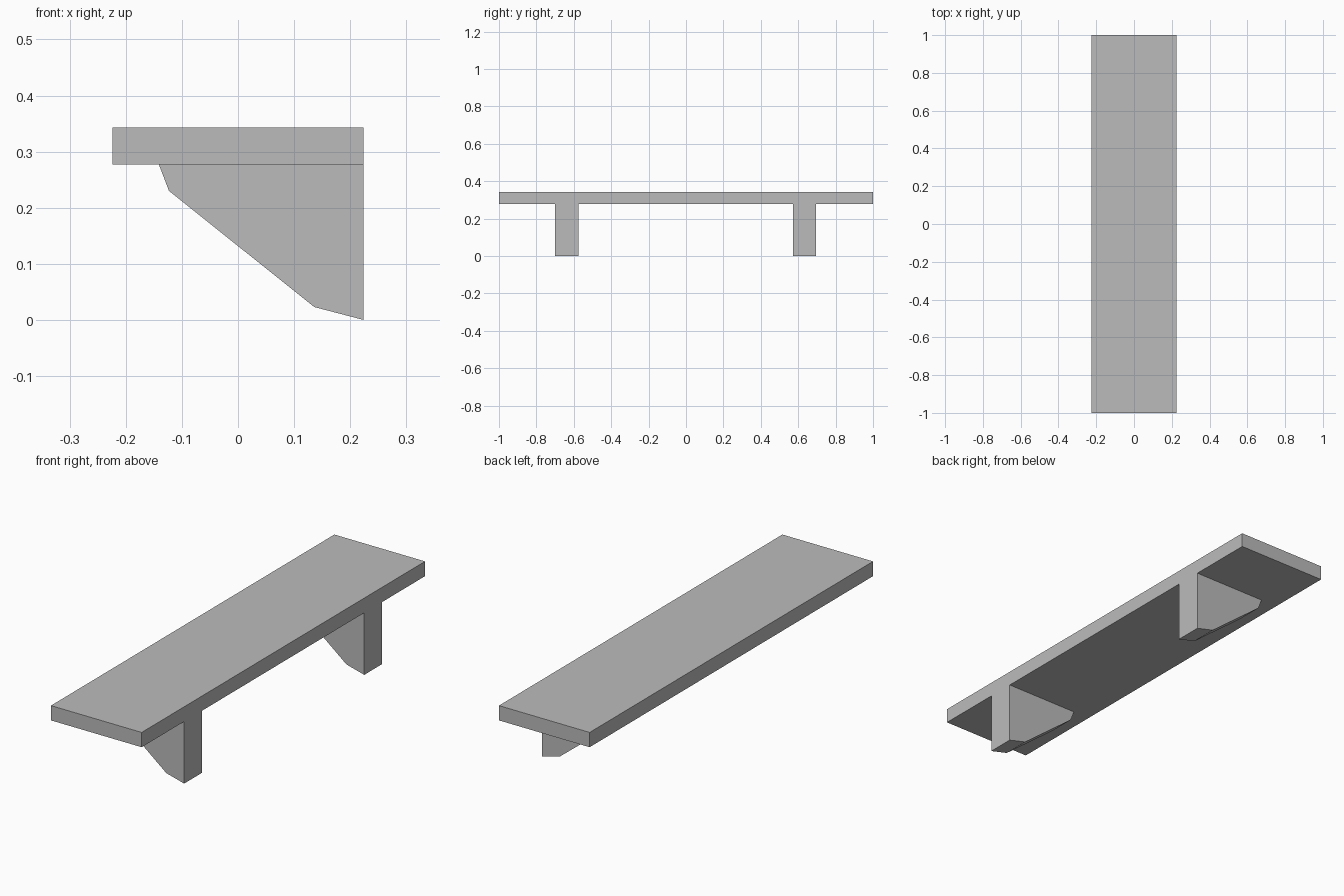
import bpy
import bmesh

old = bpy.data.objects.get("Cube")
if old:
    bpy.data.objects.remove(old, do_unlink=True)

grey = bpy.data.materials.new("plain grey")
grey.use_nodes = True
colour = (0.5, 0.5, 0.5, 1)
grey.diffuse_color = colour
grey.node_tree.nodes["Principled BSDF"].inputs["Base Color"].default_value = colour


def extrude_profile(name, profile, y0, y1):
    """Extrude an (x, z) outline along y into a closed solid."""
    bm = bmesh.new()
    face = bm.faces.new([bm.verts.new((x, y0, z)) for x, z in profile])
    geom = bmesh.ops.extrude_face_region(bm, geom=[face])["geom"]
    moved = [v for v in geom if isinstance(v, bmesh.types.BMVert)]
    bmesh.ops.translate(bm, verts=moved, vec=(0, y1 - y0, 0))
    bmesh.ops.recalc_face_normals(bm, faces=bm.faces)
    mesh = bpy.data.meshes.new(name)
    bm.to_mesh(mesh)
    bm.free()
    mesh.materials.append(grey)
    obj = bpy.data.objects.new(name, mesh)
    bpy.context.collection.objects.link(obj)
    return obj


half_width, underside, top = 0.224, 0.277, 0.343

# Shelf board
board = [(-half_width, underside), (half_width, underside),
         (half_width, top), (-half_width, top)]
extrude_profile("shelf_board", board, -1, 1)

# Two tapered brackets, flush with the wall edge of the board
bracket = [(half_width, underside), (-0.141, underside), (-0.123, 0.23),
           (0.136, 0.023), (half_width, 0.002)]
bracket[-1] = (half_width, 0)
for name, start in (("front_bracket", -0.70), ("back_bracket", 0.571)):
    extrude_profile(name, bracket, start, start + 0.125)
